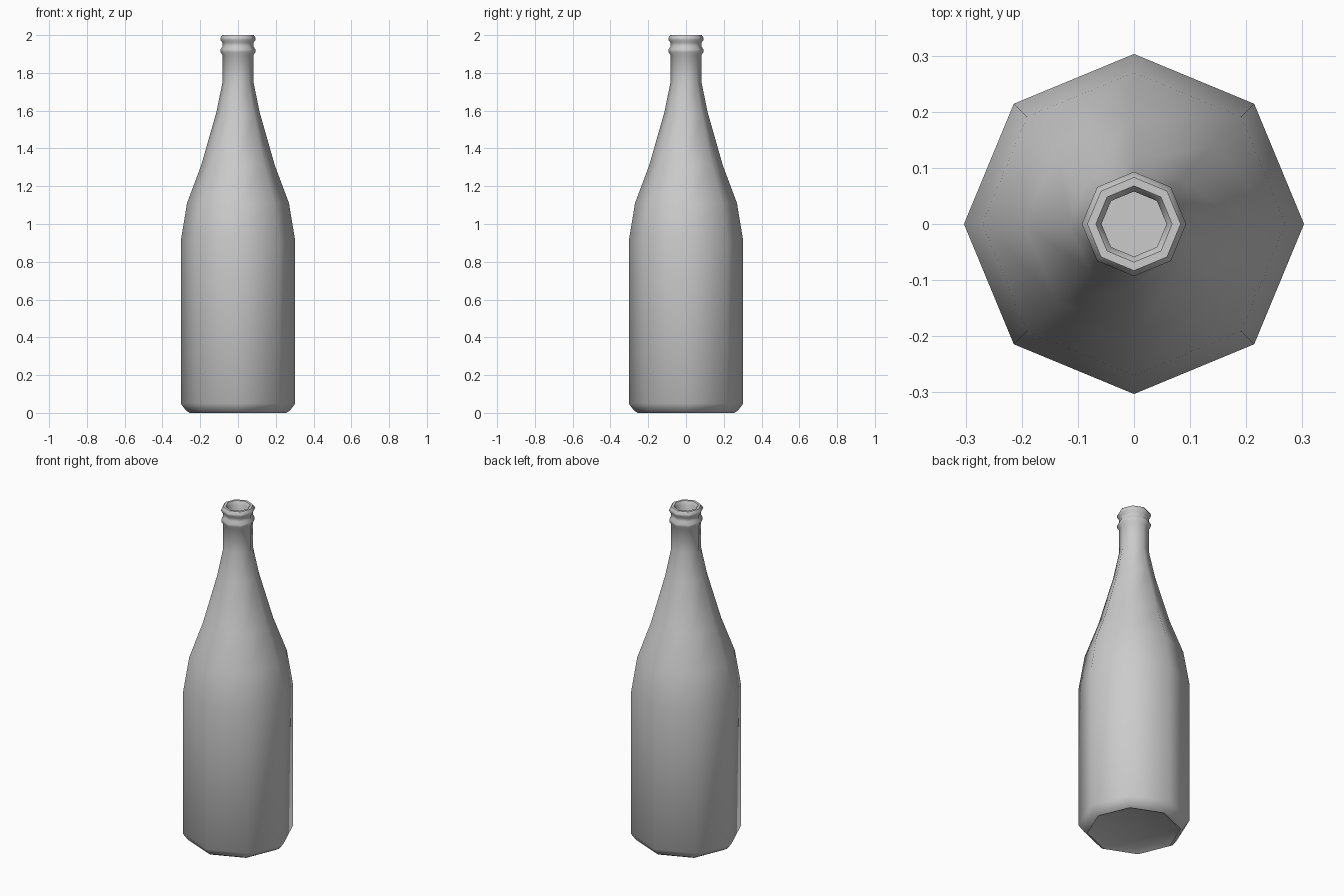
import bpy, bmesh, math

if "Cube" in bpy.data.objects:
    bpy.data.objects.remove(bpy.data.objects["Cube"])

SIDES = 8

# One plain grey
grey = bpy.data.materials.new("bottle grey")
grey.use_nodes = True
colour = (0.6, 0.6, 0.6, 1)
grey.diffuse_color = colour
grey.node_tree.nodes["Principled BSDF"].inputs["Base Color"].default_value = colour

# Outline from the base up to the lip, then down into the mouth (radius, height)
profile = [
    (0.22, 0.015), (0.255, 0.0), (0.275, 0.012), (0.303, 0.05),
    (0.303, 0.91), (0.27, 1.11), (0.195, 1.31), (0.115, 1.59),
    (0.082, 1.75), (0.082, 1.895), (0.092, 1.91), (0.092, 1.925),
    (0.082, 1.94), (0.082, 1.96), (0.093, 1.975), (0.093, 1.985),
    (0.083, 2.0), (0.068, 2.0), (0.058, 1.985), (0.058, 1.90),
]

bm = bmesh.new()
rings = []
for r, z in profile:
    rings.append([bm.verts.new((r * math.cos(a), r * math.sin(a), z))
                  for a in (math.tau * i / SIDES for i in range(SIDES))])

# Walls between neighbouring rings
for low, high in zip(rings, rings[1:]):
    for i in range(SIDES):
        j = (i + 1) % SIDES
        bm.faces.new((low[i], low[j], high[j], high[i]))

# Underside and floor inside the mouth
bm.faces.new(rings[0][::-1])
bm.faces.new(rings[-1])

mesh = bpy.data.meshes.new("bottle")
bm.to_mesh(mesh)
bm.free()
mesh.materials.append(grey)
bottle = bpy.data.objects.new("bottle", mesh)
bpy.context.collection.objects.link(bottle)

# Soft sides with a crisp shoulder and base rim
bpy.context.view_layer.objects.active = bottle
bottle.select_set(True)
bpy.ops.object.shade_smooth_by_angle(angle=math.radians(46))
sharp = mesh.attributes.get("sharp_edge") or mesh.attributes.new("sharp_edge", "BOOLEAN", "EDGE")
for e in mesh.edges:
    a, b = (mesh.vertices[v].co for v in e.vertices)
    if abs(a.z - b.z) < 1e-4 and min(abs(a.z - 1.11), abs(a.z - 0.05)) < 1e-3:
        sharp.data[e.index].value = True
